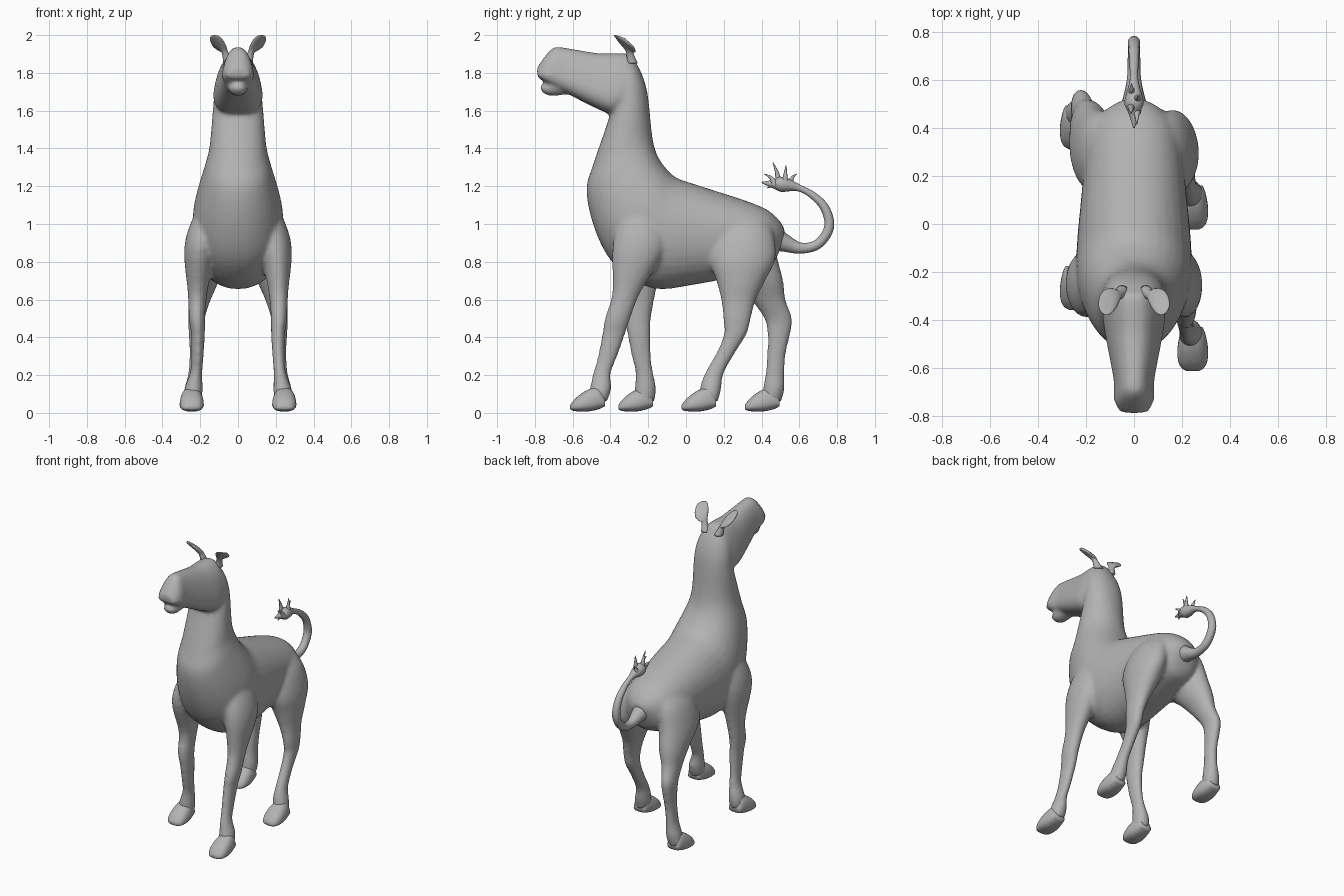
import bpy, bmesh, math
from mathutils import Vector

if "Cube" in bpy.data.objects:
    bpy.data.objects.remove(bpy.data.objects["Cube"])

grey = bpy.data.materials.new("soft grey")
grey.use_nodes = True
COL = (0.45, 0.45, 0.45, 1)
grey.diffuse_color = COL
grey.node_tree.nodes["Principled BSDF"].inputs["Base Color"].default_value = COL


def spline(rows, steps):
    """Catmull-Rom through rows of numbers."""
    out = []
    for i in range(len(rows) - 1):
        a, b = rows[max(i - 1, 0)], rows[i]
        c, d = rows[i + 1], rows[min(i + 2, len(rows) - 1)]
        for s in range(steps):
            t = s / steps
            out.append([0.5 * (2 * q + (r - p) * t + (2 * p - 5 * q + 4 * r - u) * t * t
                               + (3 * q - p - 3 * r + u) * t ** 3)
                        for p, q, r, u in zip(a, b, c, d)])
    return out + [list(rows[-1])]


def loft(bm, rows, pear=0.0, square=1.0, seg=24, steps=4):
    """Skin rings given as (x, y, z, half width, half y, half z)."""
    rings = []
    for x, y, z, w, hy, hz in spline(rows, steps):
        ring = []
        for k in range(seg):
            a = 2 * math.pi * k / seg
            c, s = (math.copysign(abs(v) ** square, v) for v in (math.cos(a), math.sin(a)))
            ring.append(bm.verts.new((x + w * c * (1 - pear * s), y + hy * s, z + hz * s)))
        rings.append(ring)
    for r0, r1 in zip(rings, rings[1:]):
        for k in range(seg):
            j = (k + 1) % seg
            bm.faces.new((r0[k], r0[j], r1[j], r1[k]))
    bm.faces.new(rings[0])
    bm.faces.new(rings[-1])


def spans(rows, x=0.0):
    """Rows of top (y, z), bottom (y, z) and half width to ring rows."""
    return [(x, (a + c) / 2, (b + d) / 2, w, (a - c) / 2, (b - d) / 2) for a, b, c, d, w in rows]


def tube(bm, pts, seg=12):
    """Round tapering tube through (x, y, z, radius)."""
    path = spline(pts, 5)
    rows = []
    for i, (x, y, z, r) in enumerate(path):
        p, n = path[max(i - 1, 0)], path[min(i + 1, len(path) - 1)]
        t = Vector((0, n[1] - p[1], n[2] - p[2])).normalized()
        rows.append((x, y, z, r, -t.z * r, t.y * r))
    loft(bm, rows, seg=seg, steps=1)


def finish(name, bm):
    bmesh.ops.recalc_face_normals(bm, faces=bm.faces)
    me = bpy.data.meshes.new(name)
    bm.to_mesh(me)
    bm.free()
    me.materials.append(grey)
    me.shade_smooth()
    ob = bpy.data.objects.new(name, me)
    bpy.context.collection.objects.link(ob)
    return ob


# Torso and neck, rump to crown
body = bmesh.new()
loft(body, spans([
    (.525, .97, .50, .87, .05), (.48, 1.035, .45, .78, .13), (.38, 1.1, .34, .74, .19),
    (.08, 1.2, .05, .68, .225), (-.05, 1.245, -.18, .66, .24), (-.11, 1.3, -.37, .775, .238),
    (-.15, 1.36, -.475, .95, .212), (-.17, 1.42, -.527, 1.17, .175),
    (-.183, 1.5, -.49, 1.32, .15), (-.205, 1.7, -.4, 1.59, .13),
    (-.245, 1.82, -.4, 1.7, .115), (-.3, 1.9, -.38, 1.8, .07)]), seg=32, square=0.93)

# Head, pear shaped with wide jowls
loft(body, spans([
    (-.27, 1.86, -.3, 1.73, .07), (-.3, 1.9, -.33, 1.625, .112), (-.38, 1.905, -.38, 1.58, .122),
    (-.47, 1.905, -.46, 1.605, .112), (-.64, 1.933, -.63, 1.69, .082), (-.7, 1.935, -.69, 1.72, .078),
    (-.745, 1.89, -.735, 1.745, .078), (-.79, 1.825, -.785, 1.775, .054)]), pear=0.3, square=0.78)

# Lower lip
loft(body, spans([(-.62, 1.75, -.62, 1.69, .045), (-.69, 1.765, -.69, 1.678, .052),
                  (-.74, 1.75, -.74, 1.683, .046), (-.77, 1.735, -.768, 1.705, .025)]))

# Leg forms (x, z, half width, half depth), shared by each pair, top to pastern
FRONT = [(.1, 1.18, .04, .05), (.16, 1.04, .075, .11), (.2, .87, .085, .14), (.214, .64, .052, .075),
         (.217, .5, .043, .068), (.212, .42, .037, .061), (.215, .29, .032, .051),
         (.222, .21, .033, .047), (.235, .13, .048, .057), (.24, .06, .05, .053)]
HIND = [(.08, 1.06, .05, .07), (.13, .96, .09, .15), (.168, .82, .098, .175), (.185, .7, .084, .13),
        (.203, .6, .059, .092), (.22, .5, .044, .074), (.222, .42, .039, .061),
        (.222, .32, .034, .05), (.227, .21, .036, .05), (.235, .13, .049, .057),
        (.245, .06, .05, .05)]


def leg(name, side, form, stride, heel):
    """Leg fused into the body, following the stride in y, with its own foot."""
    loft(body, [(side * x, y, z, w, h, 0) for (x, z, w, h), y in zip(form, stride)])
    foot = bmesh.new()
    wedge = [(.005, .08, .035, .04), (.035, .135, .02, .052), (.09, .125, .008, .062),
             (.145, .09, .008, .06), (.175, .06, .012, .046), (.188, .042, .02, .026)]
    loft(foot, spans([(heel - d, top, heel - d, sole, w) for d, top, sole, w in wedge],
                     side * .245), pear=0.15, square=0.8)
    finish(name + "_foot", foot)


leg("front_left", 1, FRONT,
    (-.22, -.24, -.25, -.315, -.362, -.382, -.418, -.445, -.452, -.47), -.425)
leg("front_right", -1, FRONT,
    (-.22, -.24, -.25, -.235, -.253, -.25, -.235, -.22, -.215, -.22), -.17)
leg("hind_left", 1, HIND,
    (.33, .31, .3, .29, .278, .27, .262, .212, .15, .13, .12), .165)
leg("hind_right", -1, HIND,
    (.33, .31, .31, .385, .435, .488, .492, .48, .471, .465, .455), .5)

# Fuse torso, head and legs into one skin
skin = finish("body", body)
fuse = skin.modifiers.new("fuse", 'REMESH')
fuse.mode, fuse.voxel_size, fuse.use_smooth_shade = 'VOXEL', 0.012, True
relax = skin.modifiers.new("relax", 'SMOOTH')
relax.factor, relax.iterations = 0.5, 8

# Curled tail swelling into a tuft
tail = bmesh.new()
tube(tail, [(0, .45, .93, .075), (0, .52, .9, .048), (0, .61, .872, .029), (0, .7, .895, .026),
            (0, .757, .98, .026), (0, .74, 1.075, .024), (0, .68, 1.145, .02), (0, .6, 1.19, .018),
            (0, .51, 1.21, .04), (0, .46, 1.212, .022), (0, .4, 1.22, .003)])
finish("tail", tail)

# Loose hair locks on the tuft
locks = bmesh.new()
for x, y, z in ((.012, .415, 1.265), (-.012, .46, 1.325), (.015, .53, 1.31),
                (-.01, .585, 1.265), (0, .43, 1.19)):
    base = .47 + (y - .41) * .45
    tube(locks, [(x, base, 1.205, .02), (x, base * .65 + y * .35, (1.22 + z) / 2, .01),
                 (x, y, z, .002)], seg=8)
finish("tail_tuft", locks)

# Ears: short stalks opening into broad leaf shapes
for side, name in ((1, "left"), (-1, "right")):
    ear = bmesh.new()
    loft(ear, [(side * x, y, z, w, hy, hz) for x, y, z, w, hy, hz in (
        (.05, -.285, 1.85, .028, .03, 0), (.068, -.297, 1.905, .018, .02, -.004),
        (.088, -.312, 1.937, .026, .044, -.025), (.11, -.325, 1.962, .03, .055, -.034),
        (.128, -.33, 1.976, .02, .042, -.024), (.144, -.335, 1.988, .005, .01, -.004))], seg=16)
    finish(name + "_ear", ear)
